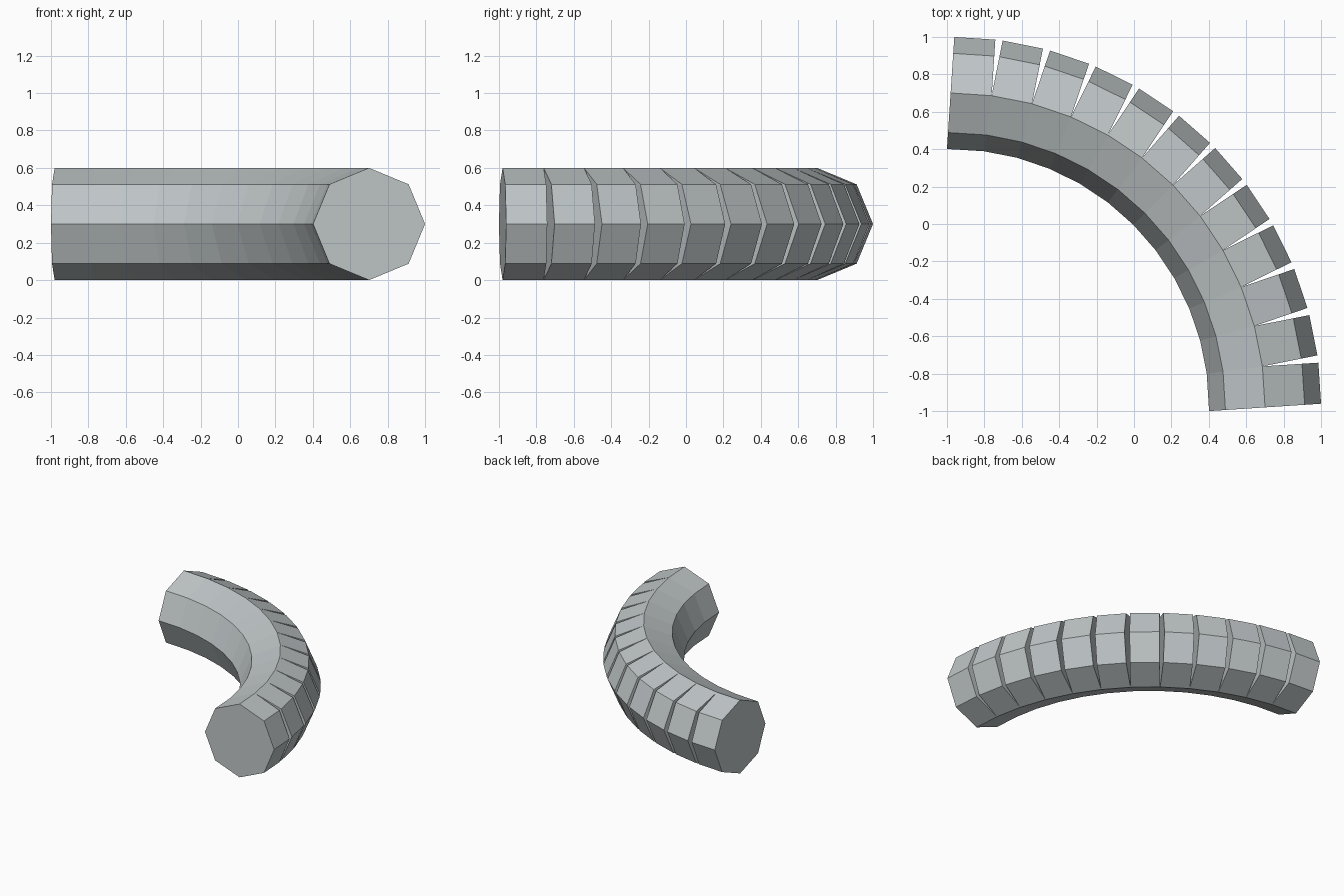
import bpy, bmesh, math
from mathutils import Vector

if "Cube" in bpy.data.objects:
    bpy.data.objects.remove(bpy.data.objects["Cube"])

R, N, SIDES = 0.3, 12, 8
STEP = math.radians(90 / N)
LENGTH = 0.2199                      # centre line length of one segment

metal = bpy.data.materials.new("grey_metal")
metal.diffuse_color = (0.52, 0.56, 0.57, 1)
metal.use_nodes = True
metal.node_tree.nodes["Principled BSDF"].inputs["Base Color"].default_value = metal.diffuse_color

bm = bmesh.new()


def ring(center, heading, pick):
    """Octagon points around a centre, keyed by corner index; 0 faces the outside of the bend."""
    out = Vector((-math.sin(heading), math.cos(heading), 0))
    pts = {}
    for k in pick:
        a = 2 * math.pi * k / SIDES
        pts[k] = bm.verts.new(center + out * (R * math.cos(a)) + Vector((0, 0, R * math.sin(a))))
    return pts


INNER = (2, 3, 4, 5, 6)              # shared half on the inside of the bend
OUTER = (7, 0, 1)                    # half that is slit open at each joint
c = Vector((-0.9804, 0.7006, R))
heading = -STEP / 2
start = ring(c, heading, range(SIDES))
bm.faces.new([start[k] for k in range(SIDES)])

for i in range(N):
    c = c + Vector((math.cos(heading), math.sin(heading), 0)) * LENGTH
    last = i == N - 1
    # inner half is mitred between neighbouring segments
    end = ring(c, heading if last else heading - STEP / 2, INNER)
    end.update(ring(c, heading, OUTER))
    for k in range(SIDES):
        j = (k + 1) % SIDES
        bm.faces.new((start[k], start[j], end[j], end[k]))
    if last:
        bm.faces.new([end[k] for k in range(SIDES)])
    else:
        # walls of the wedge-shaped slit
        heading -= STEP
        nxt = {k: end[k] for k in INNER}
        nxt.update(ring(c, heading, OUTER))
        for r in (end, nxt):
            bm.faces.new([r[k] for k in (6, 7, 0, 1, 2)])
        start = nxt

# each slit wall faces its gap, the rest faces outward
bmesh.ops.recalc_face_normals(bm, faces=bm.faces)
mesh = bpy.data.meshes.new("segmented_bend")
bm.to_mesh(mesh)
bm.free()
mesh.materials.append(metal)
bend = bpy.data.objects.new("segmented_bend", mesh)
bpy.context.collection.objects.link(bend)
